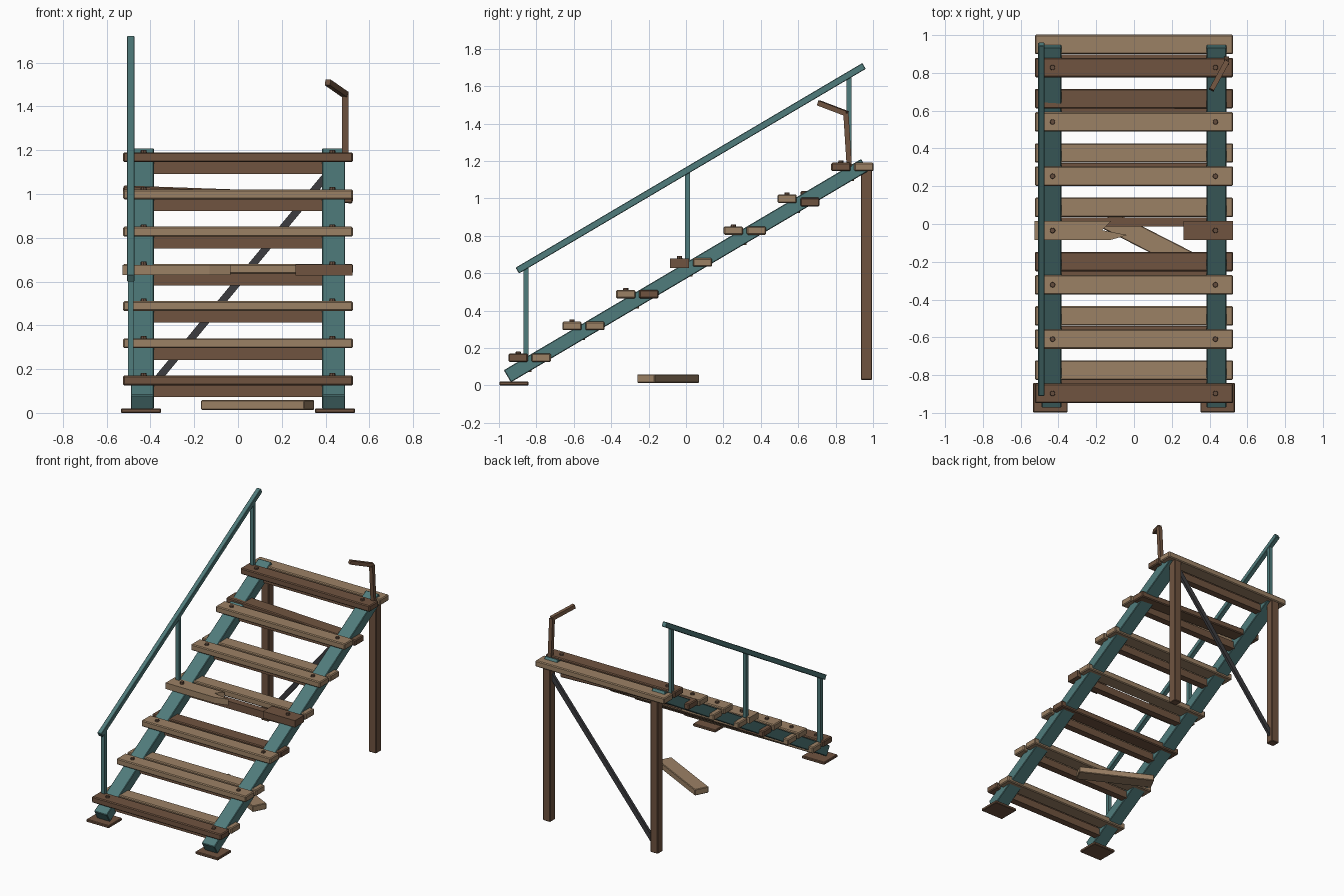
import bpy, bmesh, math
from mathutils import Vector, Matrix

cube = bpy.data.objects.get("Cube")
if cube:
    bpy.data.objects.remove(cube, do_unlink=True)


def material(name, rgb):
    m = bpy.data.materials.new(name)
    m.use_nodes = True
    m.diffuse_color = (*rgb, 1)
    m.node_tree.nodes["Principled BSDF"].inputs["Base Color"].default_value = (*rgb, 1)
    return m


TEAL = material("teal paint", (0.08, 0.2, 0.2))
LIGHT = material("light wood", (0.33, 0.22, 0.13))
DARK = material("dark wood", (0.16, 0.088, 0.051))
IRON = material("dark iron", (0.045, 0.045, 0.05))
RUST = material("rusty bolt", (0.13, 0.075, 0.048))


def finish(name, bm, mat, matrix, bevel=0):
    mesh = bpy.data.meshes.new(name)
    bmesh.ops.recalc_face_normals(bm, faces=bm.faces)
    bm.to_mesh(mesh)
    bm.free()
    mesh.materials.append(mat)
    ob = bpy.data.objects.new(name, mesh)
    bpy.context.collection.objects.link(ob)
    ob.matrix_world = matrix
    if bevel:
        mod = ob.modifiers.new("Worn edges", "BEVEL")
        mod.width = bevel
        mod.segments = 1
    return ob


def box(name, center, size, mat, rot=None, bevel=0):
    bm = bmesh.new()
    bmesh.ops.create_cube(bm, size=1)
    bmesh.ops.scale(bm, vec=size, verts=bm.verts)
    matrix = Matrix.Translation(center) @ (rot or Matrix())
    return finish(name, bm, mat, matrix, bevel)


def beam(name, start, end, width, height, mat, bevel=0):
    a, b = Vector(start), Vector(end)
    rot = (b - a).to_track_quat('Y', 'Z').to_matrix().to_4x4()
    return box(name, (a + b) / 2, (width, (b - a).length, height), mat, rot, bevel)


def bolt(name, x, y, z):
    bm = bmesh.new()
    bmesh.ops.create_cone(bm, cap_ends=True, segments=8, radius1=0.015,
                          radius2=0.013, depth=0.016)
    finish(name, bm, RUST, Matrix.Translation((x, y, z)))


def splintered_board(name, outline, center, thick, mat):
    bm = bmesh.new()
    face = bm.faces.new([bm.verts.new((x, y, -thick / 2)) for x, y in outline])
    top = bmesh.ops.extrude_face_region(bm, geom=[face])["geom"]
    bmesh.ops.translate(bm, vec=(0, 0, thick),
                        verts=[v for v in top if isinstance(v, bmesh.types.BMVert)])
    finish(name, bm, mat, Matrix.Translation(center))


# Stringers, foot plates and back posts on both sides
SIDE = 0.437
for side, s in (("left", 1), ("right", -1)):
    beam(side + "_stringer", (s * SIDE, -0.955, 0.049), (s * SIDE, 0.955, 1.178),
         0.105, 0.075, TEAL, 0.004)
    box(side + "_foot_plate", (s * 0.443, -0.92, 0.01), (0.183, 0.155, 0.02), DARK, bevel=0.004)
    box(side + "_back_post", (s * SIDE, 0.965, 0.595), (0.06, 0.06, 1.13), DARK, bevel=0.004)

# Diagonal brace between the back posts
beam("back_brace", (0.425, 0.965, 1.11), (-0.425, 0.965, 0.085), 0.02, 0.034, IRON)

# Treads: two planks per step on a cross batten
DEPTH, THICK, WIDTH = 0.103, 0.045, 1.05
front_colors = (DARK, LIGHT, LIGHT, None, LIGHT, LIGHT, DARK)
back_colors = (LIGHT, LIGHT, DARK, LIGHT, LIGHT, DARK, LIGHT)
for i, (front, back) in enumerate(zip(front_colors, back_colors)):
    y, z = -0.897 + 0.2875 * i, 0.148 + 0.17 * i
    n = str(i + 1)
    box("batten_" + n, (0, y + 0.045, z - 0.049), (0.78, 0.05, 0.054), DARK)
    loose = Matrix.Rotation(0.035, 4, 'Y') if i == 5 else None
    box("back_plank_" + n, (0, y + 0.123, z), (WIDTH, DEPTH, THICK), back, loose, 0.006)
    if front:
        box("front_plank_" + n, (0, y, z), (WIDTH, DEPTH, THICK), front, bevel=0.006)
    else:
        # Snapped plank with a splintered end
        h = DEPTH / 2
        splintered_board("broken_plank_right",
                         [(-0.528, -h), (-0.13, -h), (-0.035, -0.024), (-0.17, 0.002),
                          (-0.12, h), (-0.528, h)], (0, y, z - 0.005), THICK, LIGHT)
        box("broken_plank_left", (0.393, y, z - 0.005), (0.26, DEPTH, 0.05), DARK)
    for x in (-0.431, 0.431):
        bolt("bolt_" + n, x, y, z + THICK / 2 + 0.003)

# Fallen piece of the snapped plank
box("fallen_board", (0.09, -0.095, 0.036), (0.53, 0.105, 0.045), LIGHT,
    Matrix.Rotation(math.radians(-27), 4, 'Z'), 0.004)

# Handrail on the right side
RAIL_X = -0.49
low, high = Vector((RAIL_X, -0.902, 0.614)), Vector((RAIL_X, 0.952, 1.708))
beam("handrail", low, high, 0.034, 0.036, TEAL, 0.003)
for i, y in enumerate((-0.855, 0.008, 0.872)):
    base = 0.155 + 0.51 * i
    top = low.lerp(high, (y - low.y) / (high.y - low.y)).z
    box("handrail_post_" + str(i + 1), (RAIL_X, y, (base + top) / 2),
        (0.027, 0.027, top - base), TEAL)

# Bent remains of the left handrail post
bend = (0.49, 0.855, 1.455)
beam("broken_post", (0.49, 0.873, 1.17), bend, 0.028, 0.028, DARK)
beam("broken_post_bent_top", (0.492, 0.86, 1.453), (0.41, 0.71, 1.51), 0.027, 0.027, DARK)
